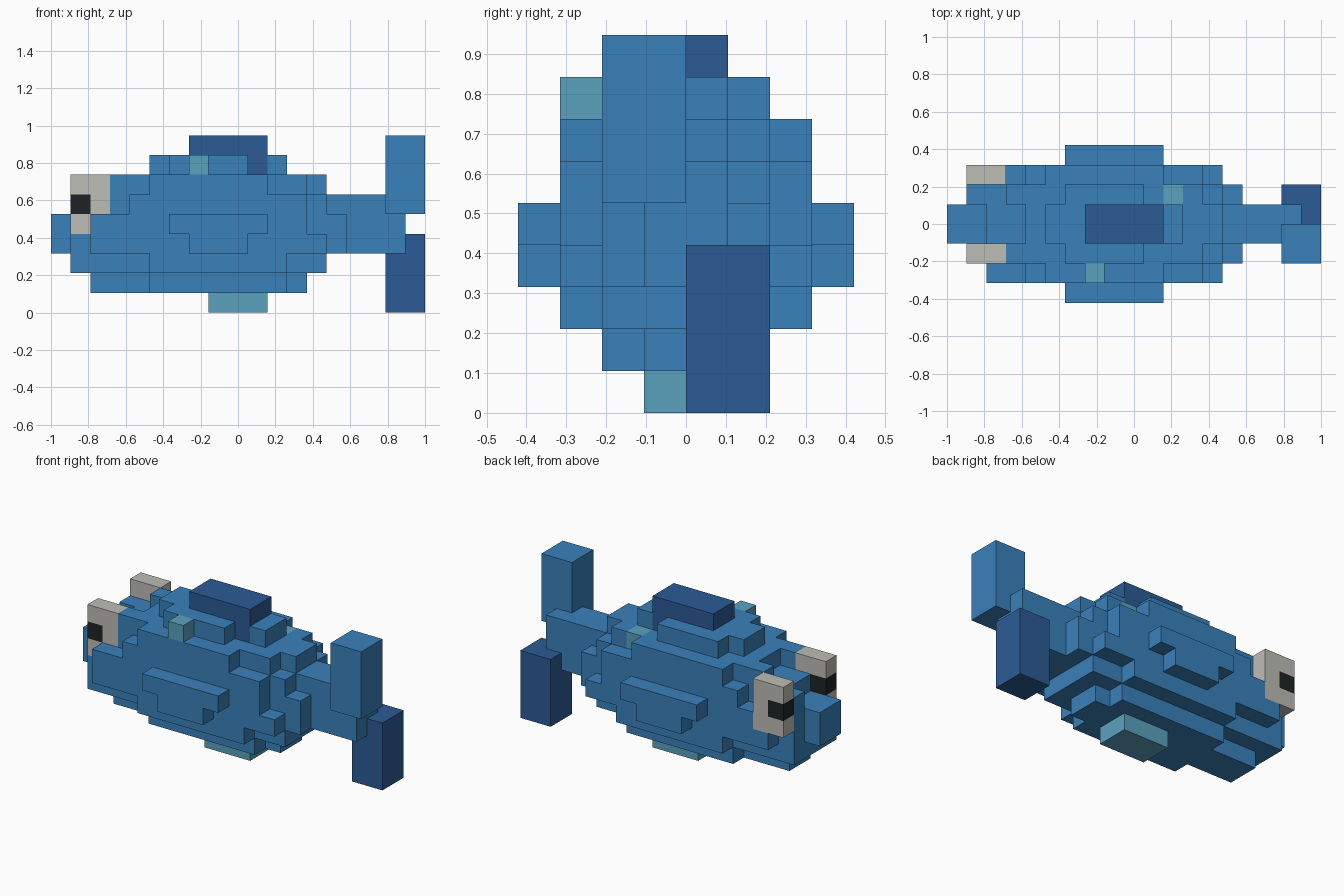
import bpy, bmesh
from mathutils import Vector

cube = bpy.data.objects.get("Cube")
if cube:
    bpy.data.objects.remove(cube, do_unlink=True)

U = 2 / 19                                # block size
ORIGIN = Vector((-1.0, -4 * U, 0.0))


def material(name, rgb):
    m = bpy.data.materials.new(name)
    m.use_nodes = True
    m.diffuse_color = (*rgb, 1)
    m.node_tree.nodes["Principled BSDF"].inputs["Base Color"].default_value = (*rgb, 1)
    return m


BLUE = material("blue", (0.042, 0.22, 0.50))
NAVY = material("dark blue", (0.025, 0.105, 0.30))
TEAL = material("teal", (0.102, 0.362, 0.521))
GREY = material("eye grey", (0.515, 0.509, 0.474))
BLACK = material("pupil black", (0.012, 0.017, 0.018))


def blocks(x, y, z):
    """Cells of a box, given inclusive first and last index per axis."""
    return {(i, j, k) for i in range(x[0], x[1] + 1)
            for j in range(y[0], y[1] + 1) for k in range(z[0], z[1] + 1)}


def sides(x, lane, z):
    """The same run of cells on both sides of the middle."""
    return blocks(x, (lane, lane), z) | blocks(x, (7 - lane, 7 - lane), z)


parts = []                                # (name, material, cells)
filled = set()


def part(name, mat, cells):
    cells = cells - filled
    filled.update(cells)
    parts.append((name, mat, cells))


# Eyes, each with one pupil block
for name, lane in (("right_eye", 2), ("left_eye", 6)):
    part(name + "_pupil", BLACK, {(1, lane, 5)})
    part(name, GREY, blocks((1, 2), (lane, lane), (4, 6)))

# Fins and spots
part("dorsal_fin", NAVY, blocks((7, 10), (3, 4), (8, 8)) | blocks((10, 10), (3, 4), (7, 7)))
part("belly_fin", TEAL, blocks((8, 10), (3, 4), (0, 0)))
part("front_spot", TEAL, {(7, 1, 7)})
part("back_spot", TEAL, {(11, 5, 6)})
part("lower_tail_fin", NAVY, blocks((17, 18), (4, 5), (0, 3)) - blocks((17, 17), (4, 4), (3, 3)))
part("upper_tail_fin", BLUE, blocks((17, 18), (2, 3), (5, 8)))
for name, lane in (("right_side_fin", 0), ("left_side_fin", 7)):
    part(name, BLUE, blocks((6, 10), (lane, lane), (4, 4)) | blocks((7, 9), (lane, lane), (3, 3)))

# Body: runs (first x, last x, lane from the side, height)
body = set()
for x0, x1, lane, k in (
        (5, 11, 2, 1), (2, 12, 3, 1),
        (5, 11, 1, 2), (1, 13, 2, 2), (1, 13, 3, 2),
        (2, 13, 1, 3), (1, 14, 2, 3), (0, 17, 3, 3),
        (2, 12, 1, 4), (1, 14, 2, 4), (0, 17, 3, 4),
        (4, 12, 1, 5), (1, 13, 2, 5), (2, 17, 3, 5),
        (5, 10, 1, 6), (3, 12, 2, 6), (4, 13, 3, 6),
        (6, 9, 2, 7), (5, 11, 3, 7)):
    body |= sides((x0, x1), lane, (k, k))
part("body", BLUE, body)

# Turn the cells into meshes, keeping only outer faces
DIRS = [Vector(d) for d in ((1, 0, 0), (-1, 0, 0), (0, 1, 0), (0, -1, 0), (0, 0, 1), (0, 0, -1))]
for name, mat, cells in parts:
    bm = bmesh.new()
    verts = {}

    def corner(p):
        key = tuple(round(c) for c in p)
        if key not in verts:
            verts[key] = bm.verts.new(ORIGIN + Vector(key) * U)
        return verts[key]

    for cell in sorted(cells):
        for d in DIRS:
            if tuple(int(c + n) for c, n in zip(cell, d)) in filled:
                continue
            s = Vector((d.y, d.z, d.x))
            t = d.cross(s)
            mid = Vector(cell) + Vector((0.5, 0.5, 0.5)) + d / 2
            bm.faces.new([corner(mid + (s * a + t * b) / 2)
                          for a, b in ((-1, -1), (1, -1), (1, 1), (-1, 1))])
    bmesh.ops.dissolve_limit(bm, angle_limit=0.02, verts=bm.verts[:], edges=bm.edges[:])
    mesh = bpy.data.meshes.new(name)
    bm.to_mesh(mesh)
    bm.free()
    mesh.materials.append(mat)
    bpy.context.collection.objects.link(bpy.data.objects.new(name, mesh))
